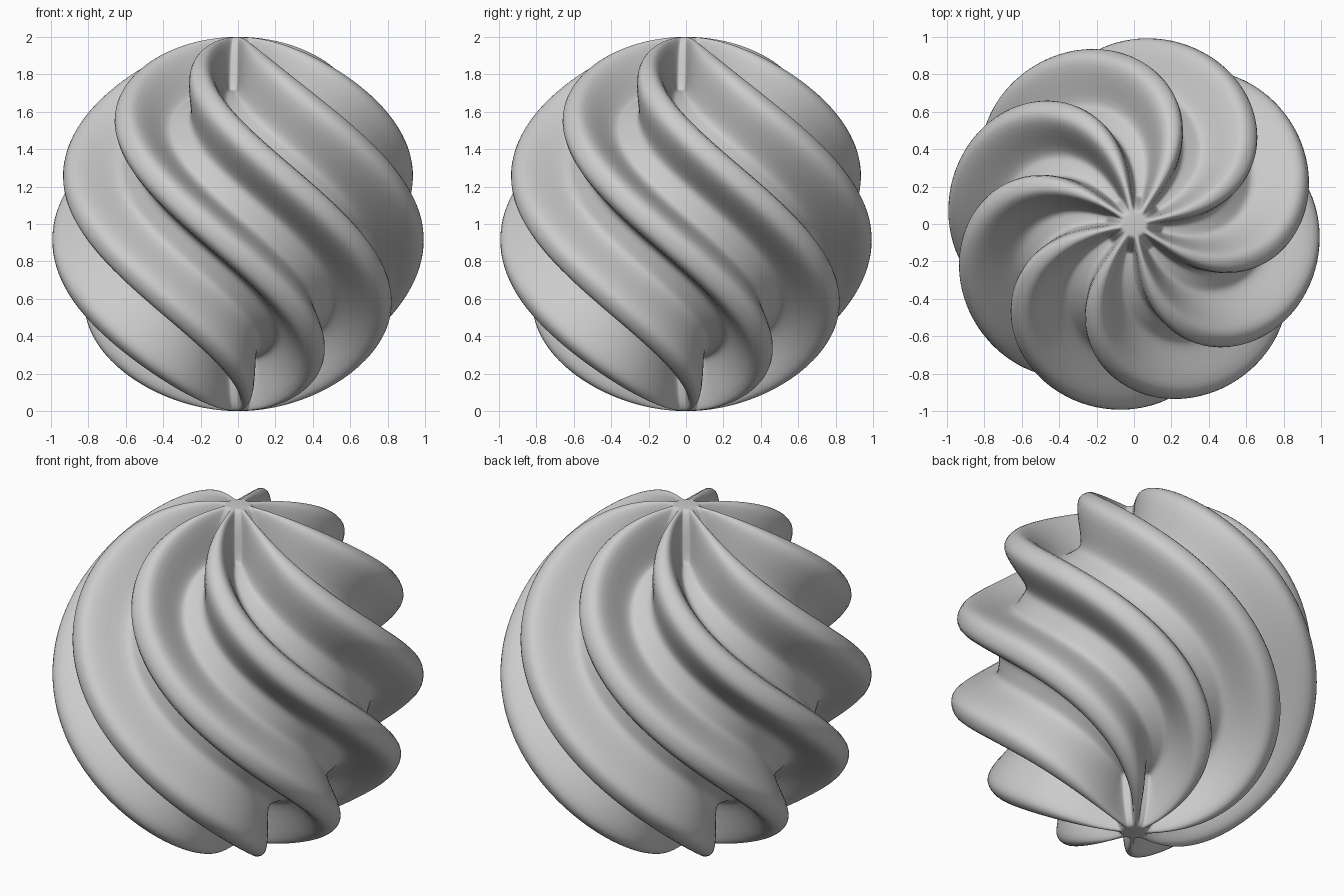
import bpy, bmesh, math

if "Cube" in bpy.data.objects:
    bpy.data.objects.remove(bpy.data.objects["Cube"])

RIBS = 8
SEGS = RIBS * 32       # points around
RINGS = 160            # rings pole to pole
DEPTH = 0.27           # groove depth
TWIST = math.radians(67.5)   # twist per unit of height
CREST = math.radians(-11.25) # crest direction at the equator
STEEP, NARROW = 2.1, 0.25    # rib wall steepness, rib narrowing


def smoothstep(a, b, x):
    t = max(0.0, min(1.0, (x - a) / (b - a)))
    return t * t * (3 - 2 * t)


def groove(angle):
    # 0 on a rib crest, 1 on the broad groove floor
    def f(c):
        return math.tanh(STEEP * (c - NARROW))
    return (f(1) - f(math.cos(RIBS * angle))) / (f(1) - f(-1))


def point(colat, angle):
    # grooved sphere with radial walls, grooves closing at the poles
    pole = min(colat, math.pi - colat)
    r = 1 - DEPTH * groove(angle) * smoothstep(0.06, 0.22, pole)
    a = angle + CREST - TWIST * math.cos(colat)
    return (r * math.sin(colat) * math.cos(a), r * math.sin(colat) * math.sin(a),
            r * math.cos(colat) + 1)


bm = bmesh.new()
top = bm.verts.new((0, 0, 2))
bottom = bm.verts.new((0, 0, 0))
rings = []
for i in range(1, RINGS):
    u = i / RINGS
    colat = math.pi * u - 0.3 * math.sin(2 * math.pi * u)   # denser near the poles
    rings.append([bm.verts.new(point(colat, 2 * math.pi * j / SEGS)) for j in range(SEGS)])

# skin between rings and close the poles
for j in range(SEGS):
    k = (j + 1) % SEGS
    for a, b in zip(rings, rings[1:]):
        bm.faces.new((a[j], b[j], b[k], a[k]))
    bm.faces.new((top, rings[0][j], rings[0][k]))
    bm.faces.new((bottom, rings[-1][k], rings[-1][j]))
for f in bm.faces:
    f.smooth = True

mesh = bpy.data.meshes.new("twisted_ribbed_ball")
bm.to_mesh(mesh)
bm.free()
ball = bpy.data.objects.new("twisted_ribbed_ball", mesh)
bpy.context.collection.objects.link(ball)
